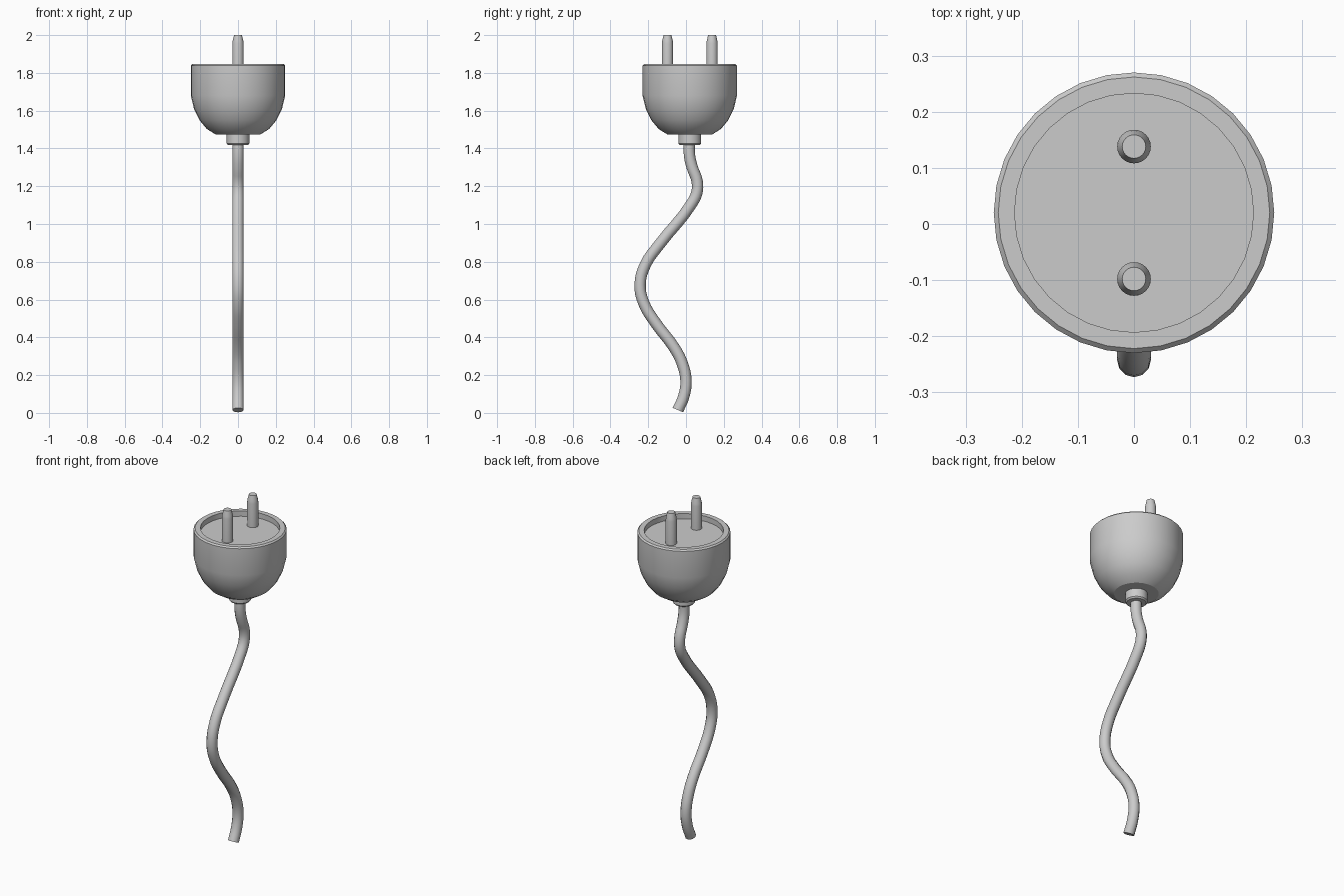
import bpy, bmesh, math

if "Cube" in bpy.data.objects:
    bpy.data.objects.remove(bpy.data.objects["Cube"])

CY = 0.02  # plug axis offset in y


def smooth(obj, angle=30):
    bpy.ops.object.select_all(action='DESELECT')
    obj.select_set(True)
    bpy.context.view_layer.objects.active = obj
    bpy.ops.object.shade_smooth_by_angle(angle=math.radians(angle))


def lathe(name, profile, y, sides):
    """Revolve (radius, z) points, listed bottom to top, and cap both ends."""
    bm = bmesh.new()
    rings = []
    for r, z in profile:
        rings.append([bm.verts.new((r * math.cos(2 * math.pi * i / sides),
                                    r * math.sin(2 * math.pi * i / sides), z))
                      for i in range(sides)])
    for a, b in zip(rings, rings[1:]):
        for i in range(sides):
            j = (i + 1) % sides
            bm.faces.new((a[i], a[j], b[j], b[i]))
    bm.faces.new(rings[0][::-1])
    bm.faces.new(rings[-1])
    mesh = bpy.data.meshes.new(name)
    bm.to_mesh(mesh)
    bm.free()
    obj = bpy.data.objects.new(name, mesh)
    obj.location.y = y
    bpy.context.collection.objects.link(obj)
    smooth(obj)
    return obj


# Plug housing: rounded cup with a chamfered rim and a recessed face
lathe("plug_body", [(0.12, 1.475), (0.165, 1.503), (0.204, 1.55), (0.233, 1.61),
                    (0.25, 1.68), (0.25, 1.838), (0.242, 1.846),
                    (0.213, 1.846), (0.213, 1.815)], CY, 32)

# Strain relief collar under the housing
lathe("cable_collar", [(0.053, 1.418), (0.06, 1.426), (0.06, 1.48)], CY, 32)

# Two contact pins with tapered tips
for label, side in (("front", -1), ("back", 1)):
    lathe(label + "_pin", [(0.03, 1.81), (0.03, 1.955), (0.028, 1.97), (0.021, 2.0)],
          CY + side * 0.118, 24)

# Wavy cable, swept along a path in the YZ plane
path = [(0.018, 1.44), (0.019, 1.36), (0.033, 1.30), (0.059, 1.225), (0.057, 1.165),
        (0.028, 1.105), (-0.14, 0.893), (-0.214, 0.787), (-0.243, 0.68),
        (-0.225, 0.585), (-0.16, 0.475), (-0.062, 0.345), (-0.02, 0.262),
        (0.0, 0.17), (-0.012, 0.087), (-0.043, 0.015)]
curve = bpy.data.curves.new("cable", 'CURVE')
curve.dimensions = '3D'
curve.bevel_depth = 0.03
curve.bevel_resolution = 4
curve.resolution_u = 4
curve.use_fill_caps = True
spline = curve.splines.new('BEZIER')
spline.bezier_points.add(len(path) - 1)
for point, (y, z) in zip(spline.bezier_points, path):
    point.co = (0, y, z)
    point.handle_left_type = point.handle_right_type = 'AUTO'
cable = bpy.data.objects.new("cable", curve)
bpy.context.collection.objects.link(cable)
bpy.ops.object.select_all(action='DESELECT')
cable.select_set(True)
bpy.context.view_layer.objects.active = cable
bpy.ops.object.convert(target='MESH')
smooth(bpy.context.view_layer.objects.active, 40)
